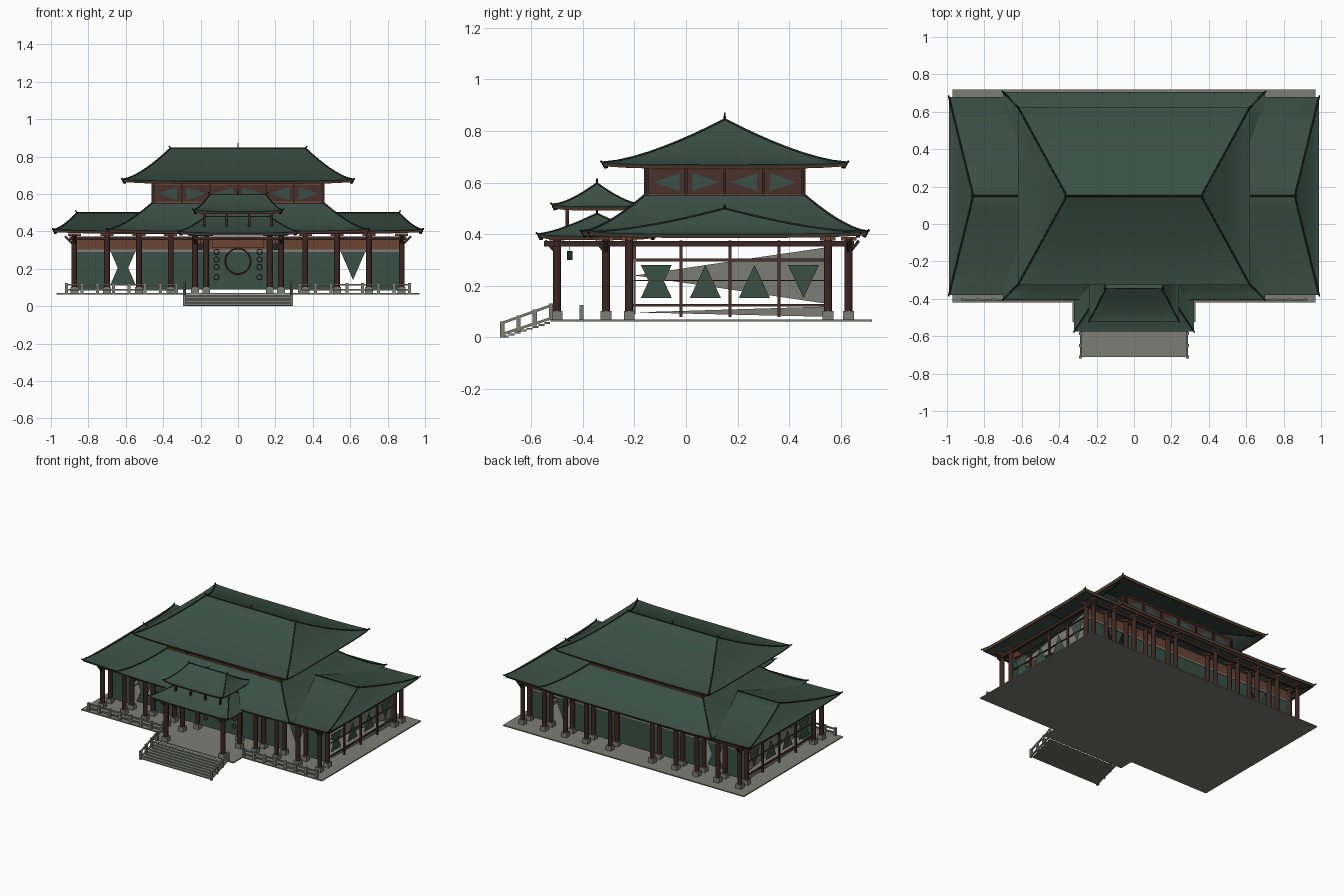
import bpy, bmesh, math
from mathutils import Vector, Matrix

cube = bpy.data.objects.get("Cube")
if cube:
    bpy.data.objects.remove(cube)


def material(name, rgb):
    m = bpy.data.materials.new(name)
    m.use_nodes = True
    m.diffuse_color = (*rgb, 1)
    m.node_tree.nodes["Principled BSDF"].inputs["Base Color"].default_value = (*rgb, 1)
    return m


GREEN = material("tile green", (0.043, 0.079, 0.062))
DARK = material("ridge dark green", (0.012, 0.023, 0.02))
BROWN = material("beam brown", (0.145, 0.06, 0.034))
WALL = material("wall wood", (0.07, 0.032, 0.024))
WOOD = material("column dark wood", (0.044, 0.02, 0.015))
STONE = material("stone grey", (0.2, 0.208, 0.178))
CY = 0.15  # depth of the main ridge


def finish(bm, name, *mats):
    me = bpy.data.meshes.new(name)
    bm.to_mesh(me)
    bm.free()
    for m in mats:
        me.materials.append(m)
    ob = bpy.data.objects.new(name, me)
    bpy.context.collection.objects.link(ob)
    return ob


def add_box(bm, lo, hi):
    lo, hi = Vector(lo), Vector(hi)
    mat = Matrix.Translation((lo + hi) / 2) @ Matrix.Diagonal((*(hi - lo), 1))
    bmesh.ops.create_cube(bm, size=1, matrix=mat)


def add_bar(bm, a, b, w, sides=4):
    a, b = Vector(a), Vector(b)
    d = b - a
    turn = d.to_track_quat('Z', 'Y').to_matrix().to_4x4()
    spin = Matrix.Rotation(math.pi / sides, 4, 'Z')
    bmesh.ops.create_cone(bm, cap_ends=True, segments=sides, radius1=w, radius2=w,
                          depth=d.length, matrix=Matrix.Translation((a + b) / 2) @ turn @ spin)


def boxes(name, mat, items):
    bm = bmesh.new()
    for lo, hi in items:
        add_box(bm, lo, hi)
    return finish(bm, name, mat)


def bars(name, mat, items, w, sides=4):
    bm = bmesh.new()
    for a, b in items:
        add_bar(bm, a, b, w, sides)
    return finish(bm, name, mat)


def plates(name, mat, polys):
    bm = bmesh.new()
    for p in polys:
        bm.faces.new([bm.verts.new(v) for v in p])
    return finish(bm, name, mat)


def tube(name, lines, r):
    cu = bpy.data.curves.new(name, 'CURVE')
    cu.dimensions = '3D'
    cu.bevel_depth = r
    cu.bevel_resolution = 1
    cu.use_fill_caps = True
    for pts in lines:
        sp = cu.splines.new('POLY')
        sp.points.add(len(pts) - 1)
        for p, v in zip(sp.points, pts):
            p.co = (*v, 1)
    cu.materials.append(DARK)
    bpy.context.collection.objects.link(bpy.data.objects.new(name, cu))


def roof(name, cy, eave, top, z0, z1, lift=0.009, p=1.4, r=0.0045):
    """Concave hipped shell with lifted corners and a brown fascia."""
    n, rows = 12, 8
    corners = [(-1, -1), (1, -1), (1, 1), (-1, 1)]

    def ring(t, inset=0, drop=0):
        hx = eave[0] + (top[0] - eave[0]) * t - inset
        hy = eave[1] + (top[1] - eave[1]) * t - inset
        out = []
        for k in range(4):
            a, b = Vector(corners[k]), Vector(corners[(k + 1) % 4])
            for i in range(n):
                q = a.lerp(b, i / n)
                s = abs(2 * i / n - 1) ** 5
                z = z0 + (z1 - z0) * t ** p + lift * s * (1 - t) ** 3 - drop
                out.append((q.x * hx, cy + q.y * hy, z))
        return out

    rings = [ring(0, 0.022, 0.013), ring(0, 0.008, 0.015), ring(0, 0.004, 0.006), ring(0)]
    rings += [ring((j + 1) / rows) for j in range(rows)]
    bm = bmesh.new()
    grid = [[bm.verts.new(v) for v in rg] for rg in rings]
    for j in range(len(grid) - 1):
        for i in range(4 * n):
            k = (i + 1) % (4 * n)
            f = bm.faces.new((grid[j][i], grid[j][k], grid[j + 1][k], grid[j + 1][i]))
            f.material_index = 1 if j < 2 else 0
    bmesh.ops.remove_doubles(bm, verts=bm.verts, dist=0.0005)
    ob = finish(bm, name, GREEN, BROWN)
    bpy.ops.object.select_all(action='DESELECT')
    bpy.context.view_layer.objects.active = ob
    ob.select_set(True)
    bpy.ops.object.shade_smooth_by_angle(angle=math.radians(30))
    # hip and ridge tiles
    lines = []
    for k in range(4):
        hip = [Vector(rg[k * n]) for rg in rings[3:]]
        out = (hip[0] - hip[1]).normalized() * 0.006
        lines.append([hip[0] + out + Vector((0, 0, 0.006))] + hip)
    e = top[0]
    lines.append([(-e - 0.01, cy, z1 + 0.012), (-e, cy, z1), (e, cy, z1), (e + 0.01, cy, z1 + 0.012)])
    tube(name + "_ridges", lines, r)


# roofs
roof("upper_roof", CY, (0.62, 0.475), (0.36, 0), 0.669, 0.845)
roof("lower_roof", CY, (0.7, 0.555), (0.45, 0.3), 0.402, 0.56)
roof("wing_roof", CY, (0.99, 0.53), (0.86, 0), 0.401, 0.5)
roof("porch_lower_roof", -0.345, (0.32, 0.23), (0.17, 0), 0.392, 0.48, p=1.25, r=0.0035)
roof("porch_upper_roof", -0.345, (0.24, 0.175), (0.15, 0), 0.507, 0.598, r=0.0035)
bars("roof_finials", DARK, [((0, CY, 0.84), (0, CY, 0.872)), ((0, -0.345, 0.59), (0, -0.345, 0.615))], 0.004, 8)

# upper storey
boxes("upper_wall", WALL, [((-0.455, -0.155, 0.54), (0.455, 0.455, 0.66))])
rims = [((-0.462, -0.162, z - 0.005), (0.462, 0.462, z + 0.005)) for z in (0.555, 0.653)]
frame, tris = [], []
for i in range(7):
    x = -0.45 + 0.15 * i
    for y in (-0.158, 0.458):
        frame.append(((x - 0.005, y - 0.005, 0.55), (x + 0.005, y + 0.005, 0.66)))
        if i < 6:
            s = 0.05 if i % 2 else -0.05
            c = x + 0.075
            tris.append([(c - s, y, 0.567), (c - s, y, 0.637), (c + s, y, 0.602)])
for i in range(5):
    y = -0.15 + 0.15 * i
    for x in (-0.458, 0.458):
        frame.append(((x - 0.005, y - 0.005, 0.55), (x + 0.005, y + 0.005, 0.66)))
        if i < 4:
            s = 0.05 if i % 2 else -0.05
            c = y + 0.075
            tris.append([(x, c - s, 0.567), (x, c - s, 0.637), (x, c + s, 0.602)])
boxes("upper_wall_rims", BROWN, rims)
boxes("upper_wall_frame", WOOD, frame)
plates("upper_window_panels", GREEN, tris)

# open upper porch stage
boxes("porch_upper_posts", WOOD, [((x - 0.006, y - 0.006, 0.42), (x + 0.006, y + 0.006, 0.51))
                                  for x in (-0.18, -0.06, 0.06, 0.18) for y in (-0.46, -0.23)])
boxes("porch_upper_beams", BROWN, [((-0.19, y - 0.007, 0.492), (0.19, y + 0.007, 0.506)) for y in (-0.46, -0.23)])

# columns with stone bases and top brackets
spots = [(s * x, y) for s in (-1, 1) for x in (0.875, 0.7, 0.53, 0.36, 0.17)
         for y in (-0.31, -0.22, 0.55, 0.63) if not (x == 0.17 and y == -0.31)]
spots += [(s * 0.23, y) for s in (-1, 1) for y in (-0.5, -0.31)]
bars("columns", WOOD, [((x, y, 0.08), (x, y, 0.385)) for x, y in spots], 0.016, 12)
boxes("column_bases", STONE, [((x - 0.021, y - 0.021, 0.068), (x + 0.021, y + 0.021, 0.103)) for x, y in spots])
boxes("column_brackets", BROWN, [((x - 0.035, y - 0.01, 0.376), (x + 0.035, y + 0.01, 0.39)) for x, y in spots]
      + [((x - 0.01, y - 0.03, 0.376), (x + 0.01, y + 0.03, 0.39)) for x, y in spots])

# tie beams
beams = [((-0.9, y - 0.01, 0.353), (0.9, y + 0.01, 0.373)) for y in (-0.31, 0.63)]
beams += [((x - 0.01, -0.33, 0.353), (x + 0.01, 0.65, 0.373)) for x in (-0.875, 0.875)]
beams += [((-0.26, -0.51, 0.353), (0.26, -0.49, 0.373))]
beams += [((s * 0.23 - 0.01, -0.55, 0.353), (s * 0.23 + 0.01, -0.22, 0.373)) for s in (-1, 1)]
boxes("tie_beams", WOOD, beams)
struts = []
for s in (-1, 1):
    for y, d in ((-0.31, -1), (0.63, 1)):
        struts.append(((s * 0.875, y, 0.325), (s * 0.925, y, 0.375)))
        struts.append(((s * 0.875, y, 0.325), (s * 0.875, y + d * 0.04, 0.375)))
    struts.append(((s * 0.23, -0.5, 0.325), (s * 0.23, -0.545, 0.375)))
bars("corner_struts", WOOD, struts, 0.008)

# front and back walls, with open bays filled by triangles
panels, bands, bay = [], [], []
for y in (-0.2, 0.54):
    for a, b in ((-0.875, -0.7), (-0.53, 0.53), (0.7, 0.875)):
        panels.append(((a, y - 0.004, 0.09), (b, y + 0.004, 0.29)))
    bands.append(((-0.875, y - 0.006, 0.302), (0.875, y + 0.006, 0.37)))
    for c, shape in ((-0.615, "both"), (0.615, "down")):
        bay.append([(c - 0.065, y, 0.29), (c + 0.065, y, 0.29), (c, y, 0.14)])
        if shape == "both":
            bay.append([(c - 0.065, y, 0.12), (c + 0.065, y, 0.12), (c, y, 0.27)])
boxes("wall_panels", GREEN, panels)
boxes("wall_upper_bands", BROWN, bands)
plates("open_bay_panels", GREEN, bay)
boxes("wall_trim", STONE, [((-0.875, y - 0.007, 0.29), (0.875, y + 0.007, 0.302)) for y in (-0.2, 0.54)])

# side lattice walls
lattice, side_tris, side_stone = [], [], []
for x in (-0.87, 0.87):
    for y in (-0.02, 0.17, 0.36, 0.55):
        lattice.append(((x - 0.006, y - 0.006, 0.08), (x + 0.006, y + 0.006, 0.375)))
    for z, h in ((0.125, 0.005), (0.22, 0.002), (0.3, 0.005)):
        lattice.append(((x - 0.005, -0.22, z - h), (x + 0.005, 0.55, z + h)))
    for c, tips in ((-0.115, (1, -1)), (0.075, (1,)), (0.265, (1,)), (0.455, (-1,))):
        for t in tips:
            base = 0.217 - 0.064 * t
            side_tris.append([(x, c - 0.06, base), (x, c + 0.06, base), (x, c, base + 0.128 * t)])
    inner = x * 0.985
    side_stone.append([(inner, -0.2, 0.24), (inner, 0.55, 0.13), (inner, 0.55, 0.35)])
    side_stone.append([(inner, -0.2, 0.097), (inner, 0.55, 0.08), (inner, 0.55, 0.12)])
boxes("side_lattice", WALL, lattice)
plates("side_triangle_panels", GREEN, side_tris)
plates("side_stone_panels", STONE, side_stone)

# round door ornament, studs and lintel
bm = bmesh.new()
for cx, cz, r, w in [(0, 0.24, 0.068, 0.006)] + [
        (s * 0.115, z, 0.014, 0.003) for s in (-1, 1) for z in (0.155, 0.21, 0.25, 0.29)]:
    ring_pts = [Vector((cx + r * math.cos(i * math.tau / 20), -0.212, cz + r * math.sin(i * math.tau / 20)))
                for i in range(20)]
    for i in range(20):
        add_bar(bm, ring_pts[i - 1], ring_pts[i], w, 6)
finish(bm, "door_rings", WALL)
boxes("door_lintel", BROWN, [((-0.14, -0.23, 0.315), (0.14, -0.205, 0.36))])
boxes("porch_lanterns", DARK, [((s * 0.2 - 0.01, -0.46, 0.3), (s * 0.2 + 0.01, -0.44, 0.335)) for s in (-1, 1)])
bars("lantern_cords", DARK, [((s * 0.2, -0.45, 0.33), (s * 0.2, -0.45, 0.395)) for s in (-1, 1)], 0.002)

# platform and stairs
boxes("platform", STONE, [((-0.97, -0.42, 0.062), (0.97, 0.72, 0.07)), ((-0.33, -0.525, 0.062), (0.33, -0.42, 0.07))])
boxes("stairs", STONE, [((-0.28, -0.71 + 0.023 * i, 0.0075 * i), (0.28, -0.687 + 0.023 * i, 0.0075 * (i + 1)))
                        for i in range(8)])

# stair rails and terrace fences
rails, posts = [], []
for s in (-1, 1):
    x = s * 0.285
    for lo, hi in ((0.012, 0.075), (0.055, 0.125)):
        rails.append(((x, -0.715, lo), (x, -0.52, hi)))
    for i in range(4):
        y, z = -0.712 + 0.063 * i, 0.023 * i
        posts.append(((x - 0.008, y - 0.008, z), (x + 0.008, y + 0.008, z + 0.062)))
    for z in (0.088, 0.115):
        rails.append(((s * 0.33, -0.405, z), (s * 0.92, -0.405, z)))
    for i in range(8):
        x = s * (0.33 + 0.084 * i)
        posts.append(((x - 0.008, -0.413, 0.068), (x + 0.008, -0.397, 0.125)))
bars("rails", STONE, rails, 0.007)
boxes("rail_posts", STONE, posts)
